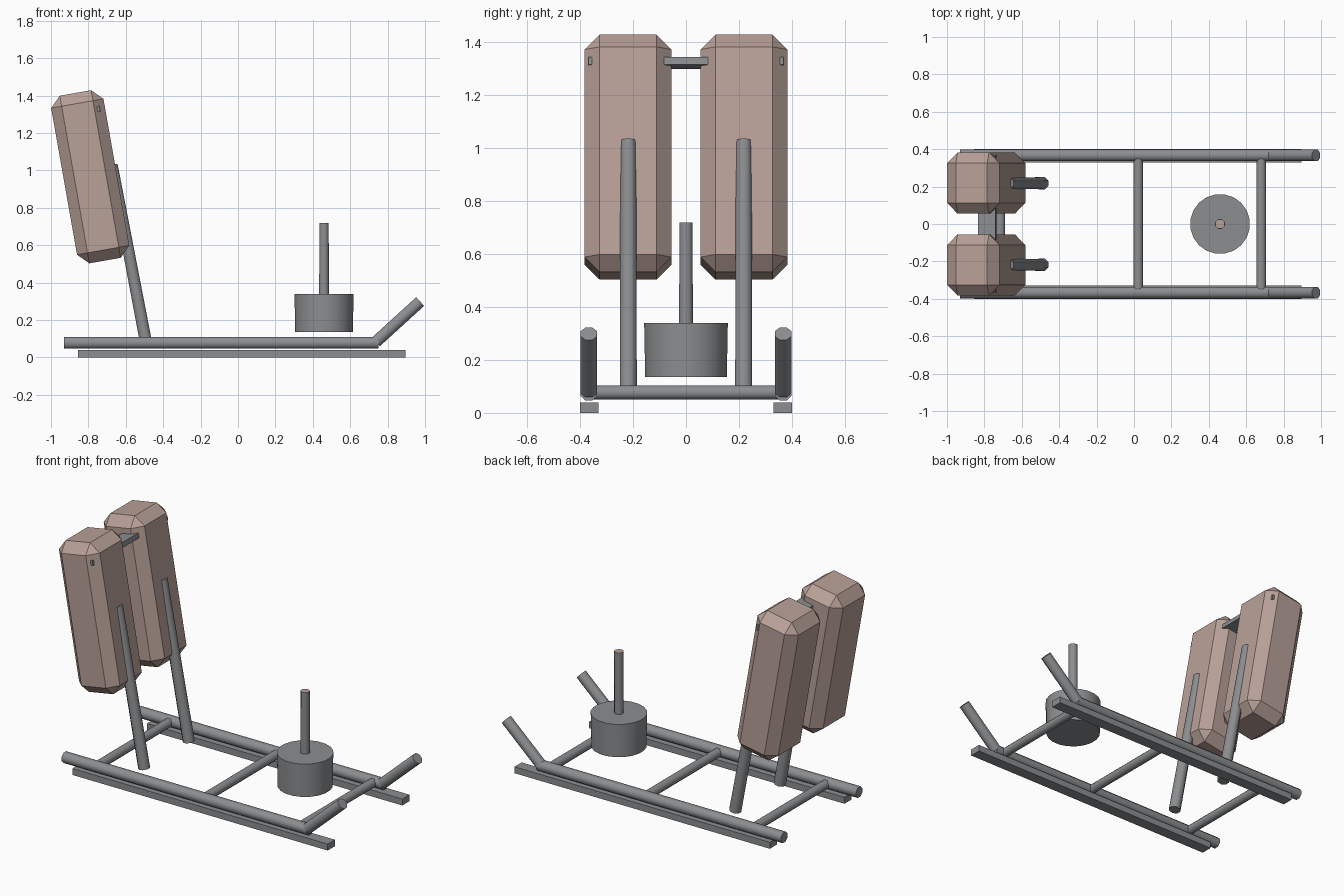
import bpy, bmesh, math
from mathutils import Vector, Matrix

if "Cube" in bpy.data.objects:
    bpy.data.objects.remove(bpy.data.objects["Cube"])


def material(name, rgb):
    m = bpy.data.materials.new(name)
    m.use_nodes = True
    m.diffuse_color = (*rgb, 1)
    m.node_tree.nodes["Principled BSDF"].inputs["Base Color"].default_value = (*rgb, 1)
    return m


STEEL = material("steel grey", (0.26, 0.27, 0.28))
PAD = material("dusty pink", (0.48, 0.355, 0.315))
smooth_parts = []


def finish(name, bm, mats, smooth=False):
    bmesh.ops.recalc_face_normals(bm, faces=bm.faces)
    mesh = bpy.data.meshes.new(name)
    bm.to_mesh(mesh)
    bm.free()
    ob = bpy.data.objects.new(name, mesh)
    bpy.context.collection.objects.link(ob)
    for m in mats:
        mesh.materials.append(m)
    if smooth:
        smooth_parts.append(ob)
    return ob


def box(name, centre, size, mat, tilt=0.0, bevel=0.0):
    """Box tilted about y, with optional single-step chamfers."""
    bm = bmesh.new()
    bmesh.ops.create_cube(bm, size=1)
    bmesh.ops.scale(bm, vec=size, verts=bm.verts)
    if bevel:
        bmesh.ops.bevel(bm, geom=bm.edges[:], offset=bevel, segments=1,
                        affect='EDGES', profile=0.5)
    bm.transform(Matrix.Translation(centre) @ Matrix.Rotation(tilt, 4, 'Y'))
    return finish(name, bm, [mat])


def tube(name, start, end, r1, r2=None, sides=8, tip=None):
    """Capped tube between two points; tip recolours the end cap."""
    a, b = Vector(start), Vector(end)
    axis = b - a
    bm = bmesh.new()
    bmesh.ops.create_cone(bm, cap_ends=True, segments=sides, radius1=r1,
                          radius2=r2 or r1, depth=axis.length)
    bm.transform(Matrix.Rotation(math.pi / sides, 4, 'Z'))
    if tip:
        for f in bm.faces:
            f.material_index = int(f.normal.z > 0.9)
    bm.transform(Matrix.Translation((a + b) / 2)
                 @ axis.to_track_quat('Z', 'Y').to_matrix().to_4x4())
    return finish(name, bm, [STEEL, tip] if tip else [STEEL], smooth=True)


TILT = math.radians(-10)

for side, s in (("right", -1), ("left", 1)):
    # Sled runners, rails and upturned ends
    box(f"{side}_runner", (0.02, s * 0.365, 0.02), (1.75, 0.07, 0.04), STEEL)
    tube(f"{side}_rail", (-0.93, s * 0.367, 0.078), (0.75, s * 0.367, 0.078), 0.034)
    tube(f"{side}_upturn", (0.737, s * 0.367, 0.083), (0.974, s * 0.367, 0.299), 0.034)
    # Leaning post and chamfered pad
    tube(f"{side}_post", (-0.49, s * 0.218, 0.07), (-0.673, s * 0.218, 1.03), 0.035, 0.032)
    box(f"{side}_pad", (-0.79, s * 0.219, 0.966), (0.284, 0.328, 0.91), PAD, TILT, 0.057)

# Cross members joining the rails
for name, x in (("rear", -0.715), ("middle", 0.022), ("front", 0.68)):
    tube(f"{name}_crossbar", (x, -0.35, 0.077), (x, 0.35, 0.077), 0.028)

# Flat bar linking the pads
box("pad_link", (-0.785, 0, 1.322), (0.094, 0.736, 0.03), STEEL, TILT)

# Weight drum with upright shaft
tube("weight_drum", (0.46, 0, 0.135), (0.46, 0, 0.34), 0.156, 0.16, sides=20)
tube("weight_shaft", (0.46, 0, 0.33), (0.46, 0, 0.72), 0.028, 0.027, tip=PAD)

# Smooth the round parts, keeping their caps sharp
bpy.ops.object.select_all(action='DESELECT')
for ob in smooth_parts:
    ob.select_set(True)
bpy.context.view_layer.objects.active = smooth_parts[0]
bpy.ops.object.shade_smooth_by_angle(angle=math.radians(50))
